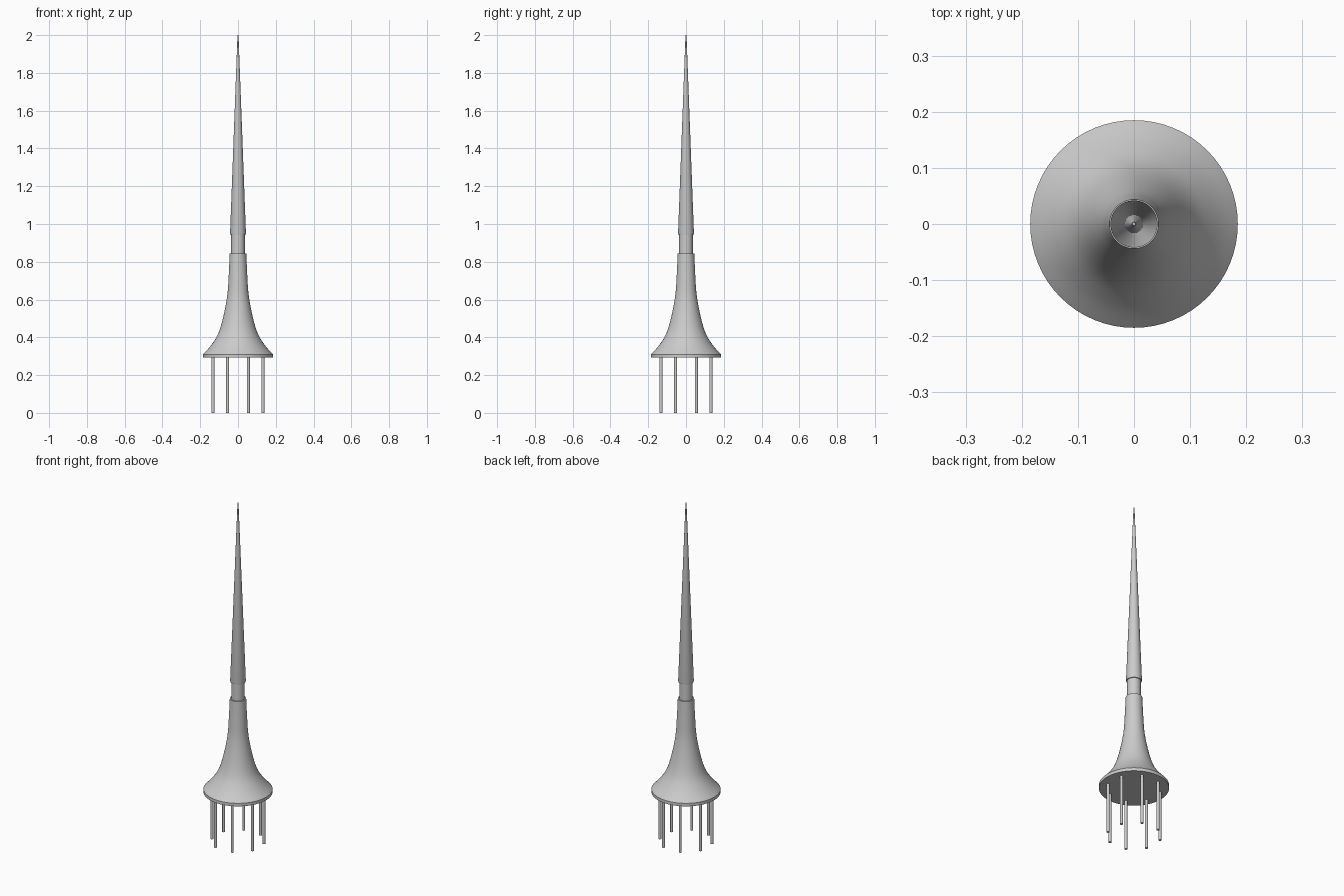
import bpy, bmesh, math

if "Cube" in bpy.data.objects:
    bpy.data.objects.remove(bpy.data.objects["Cube"])

def lathe(name, profile, segs=64):
    """Revolve (radius, z) points around z; a zero radius closes the end."""
    bm = bmesh.new()
    rings = []
    for r, z in profile:
        if r == 0:
            rings.append([bm.verts.new((0, 0, z))])
        else:
            rings.append([bm.verts.new((r * math.cos(2 * math.pi * i / segs),
                                        r * math.sin(2 * math.pi * i / segs), z))
                          for i in range(segs)])
    for a, b in zip(rings, rings[1:]):
        for i in range(segs):
            j = (i + 1) % segs
            loop = [a[i % len(a)], a[j % len(a)], b[j % len(b)], b[i % len(b)]]
            bm.faces.new(list(dict.fromkeys(loop)))
    bmesh.ops.recalc_face_normals(bm, faces=bm.faces)
    mesh = bpy.data.meshes.new(name)
    bm.to_mesh(mesh)
    bm.free()
    ob = bpy.data.objects.new(name, mesh)
    bpy.context.collection.objects.link(ob)
    smooth(ob)
    return ob

def smooth(ob):
    bpy.ops.object.select_all(action='DESELECT')
    ob.select_set(True)
    bpy.context.view_layer.objects.active = ob
    bpy.ops.object.shade_smooth_by_angle(angle=math.radians(30))

def curve_points(pts, steps=5):
    """Catmull-Rom interpolation for a smooth profile."""
    ext = [pts[0]] + pts + [pts[-1]]
    out = []
    for p0, p1, p2, p3 in zip(ext, ext[1:], ext[2:], ext[3:]):
        for k in range(steps):
            t = k / steps
            out.append(tuple(0.5 * (2 * b + (c - a) * t + (2 * a - 5 * b + 4 * c - d) * t * t
                                    + (3 * b - a - 3 * c + d) * t ** 3)
                             for a, b, c, d in zip(p0, p1, p2, p3)))
    return out + [pts[-1]]

# Flared base with its thin rim and flat underside
flare = curve_points([(0.185, 0.31), (0.145, 0.355), (0.107, 0.415), (0.08, 0.50),
                      (0.057, 0.62), (0.049, 0.73), (0.044, 0.845)])
lathe("flared_base", [(0, 0.292), (0.185, 0.292)] + flare + [(0.036, 0.845), (0, 0.845)])

# Narrow neck between base and spike
lathe("neck", [(0, 0.83), (0.036, 0.83), (0.036, 0.96), (0, 0.96)])

# Long tapering spike with needle tip
lathe("spike", [(0, 0.945), (0.041, 0.945), (0.042, 0.95), (0.004, 1.965), (0, 1.965)])
lathe("needle_tip", [(0, 1.95), (0.004, 1.95), (0.003, 2.0), (0, 2.0)], 16)

# Ring of anchor rods under the base
for i in range(8):
    a = math.radians(22.5 + 45 * i)
    rod = lathe(f"anchor_rod_{i + 1}", [(0, 0), (0.008, 0), (0.008, 0.30), (0, 0.30)], 16)
    rod.location = (0.143 * math.cos(a), 0.143 * math.sin(a), 0)
